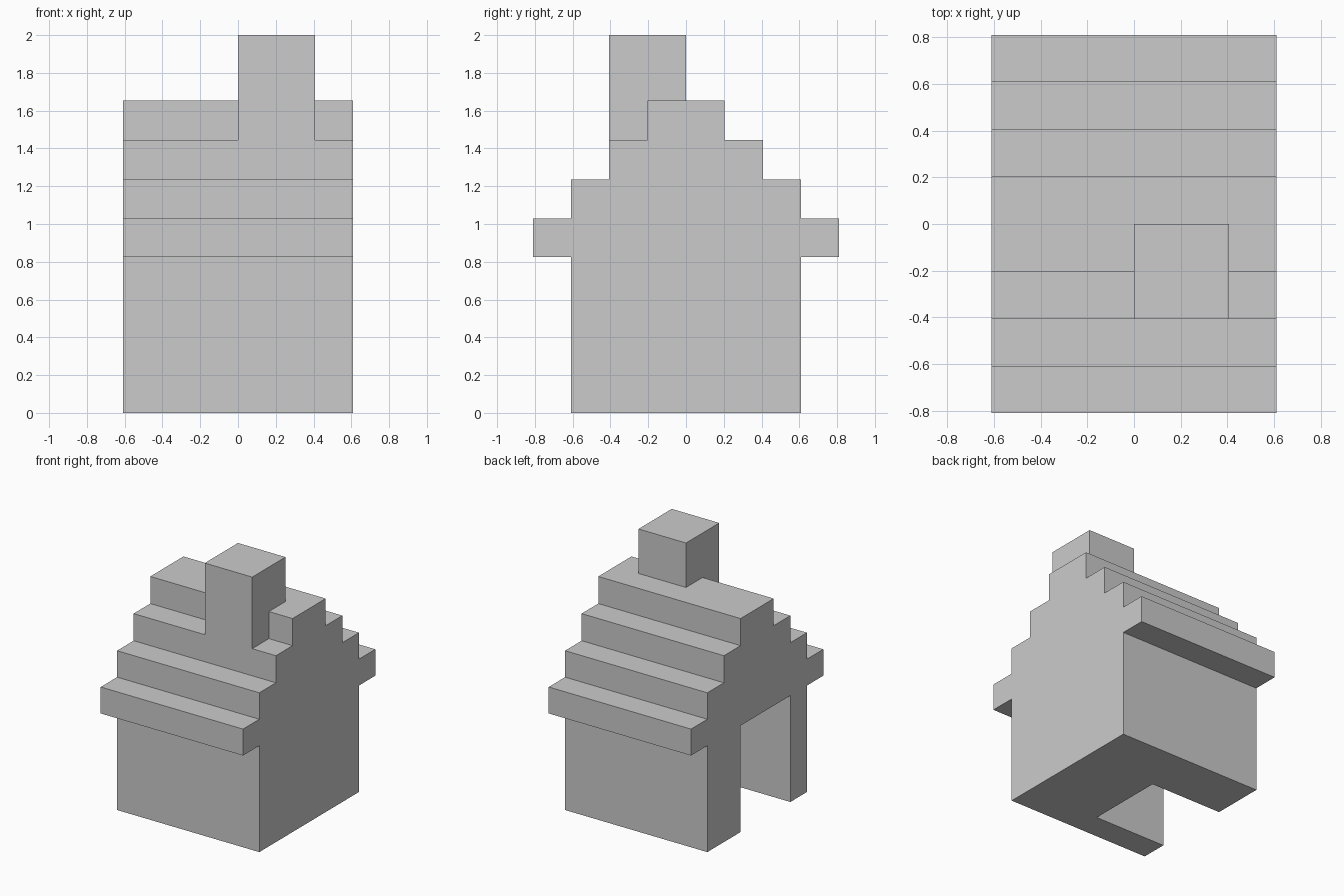
import bpy, bmesh

if "Cube" in bpy.data.objects:
    bpy.data.objects.remove(bpy.data.objects["Cube"])

W = 0.61  # half width in x


def make_object(name, bm):
    bmesh.ops.recalc_face_normals(bm, faces=bm.faces)
    mesh = bpy.data.meshes.new(name)
    bm.to_mesh(mesh)
    bm.free()
    obj = bpy.data.objects.new(name, mesh)
    bpy.context.collection.objects.link(obj)
    return obj


def box(name, lo, hi):
    bm = bmesh.new()
    bmesh.ops.create_cube(bm, size=1)
    for v in bm.verts:
        v.co = [lo[i] if v.co[i] < 0 else hi[i] for i in range(3)]
    return make_object(name, bm)


def boolean(target, tool, operation):
    mod = target.modifiers.new(tool.name, 'BOOLEAN')
    mod.operation, mod.solver, mod.object = operation, 'EXACT', tool
    tool.hide_render = True
    bpy.context.view_layer.objects.active = target
    bpy.ops.object.modifier_apply(modifier=mod.name)
    bpy.data.objects.remove(tool)


# walls and stepped roof: one half profile (y, z), mirrored and extruded along x
half = [(0.61, 0), (0.61, 0.825), (0.81, 0.825), (0.81, 1.03), (0.61, 1.03),
        (0.61, 1.235), (0.407, 1.235), (0.407, 1.445), (0.203, 1.445), (0.203, 1.655)]
profile = half + [(-y, z) for y, z in reversed(half)]
bm = bmesh.new()
end = bm.faces.new([bm.verts.new((-W, y, z)) for y, z in profile])
ext = bmesh.ops.extrude_face_region(bm, geom=[end], use_keep_orig=True)
moved = [g for g in ext["geom"] if isinstance(g, bmesh.types.BMVert)]
bmesh.ops.translate(bm, verts=moved, vec=(2 * W, 0, 0))
house = make_object("stepped_roof_house", bm)

# chimney, flush with a roof step
boolean(house, box("chimney", (0, -0.407, 1.3), (0.407, 0, 2)), 'UNION')

# doorway recess in the left wall
boolean(house, box("doorway", (-0.9, -0.407, -0.2), (0, 0.203, 0.825)), 'DIFFERENCE')

# clean flat faces
bm = bmesh.new()
bm.from_mesh(house.data)
bmesh.ops.remove_doubles(bm, verts=bm.verts, dist=0.0001)
bmesh.ops.dissolve_limit(bm, angle_limit=0.01, verts=bm.verts, edges=bm.edges)
bm.to_mesh(house.data)
bm.free()
